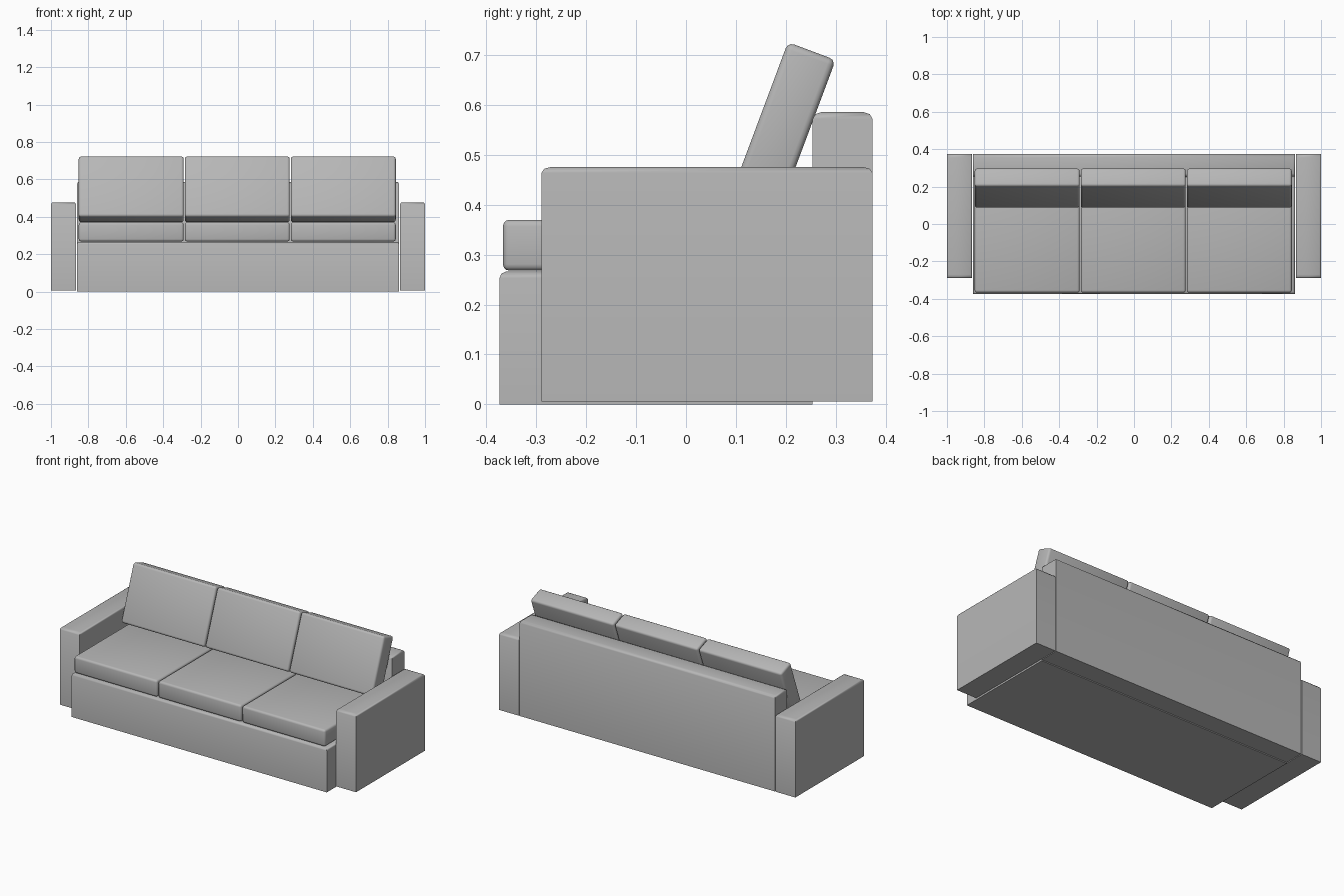
import bpy, bmesh
from math import radians

if "Cube" in bpy.data.objects:
    bpy.data.objects.remove(bpy.data.objects["Cube"])

grey = bpy.data.materials.new("dark_grey_fabric")
grey.diffuse_color = (0.47, 0.47, 0.47, 1)
grey.use_nodes = True
grey.node_tree.nodes["Principled BSDF"].inputs["Base Color"].default_value = grey.diffuse_color


def finish(name, bm, angle):
    bmesh.ops.recalc_face_normals(bm, faces=bm.faces)
    me = bpy.data.meshes.new(name)
    bm.to_mesh(me)
    bm.free()
    me.materials.append(grey)
    me.shade_smooth()
    me.set_sharp_from_angle(angle=radians(angle))
    ob = bpy.data.objects.new(name, me)
    bpy.context.collection.objects.link(ob)
    return ob


def frame_box(name, x0, x1, y0, y1, z0, z1, ex, ey, ez):
    """Upholstered block: sharp sides, softened top edges."""
    bm = bmesh.new()
    # horizontal rings: height and inset factor
    rings = []
    for z, f in ((z0, 0), (z1 - ez, 0), (z1 - ez * 0.3, 0.3), (z1, 1)):
        dx, dy = ex * f, ey * f
        rings.append([bm.verts.new(p) for p in (
            (x0 + dx, y0 + dy, z), (x1 - dx, y0 + dy, z),
            (x1 - dx, y1 - dy, z), (x0 + dx, y1 - dy, z))])
    bm.faces.new(rings[0])
    bm.faces.new(rings[-1])
    for a, b in zip(rings, rings[1:]):
        for i in range(4):
            j = (i + 1) % 4
            bm.faces.new((a[i], a[j], b[j], b[i]))
    return finish(name, bm, 55)


def cushion(name, center, size, tilt=0):
    """Slab with rounded edges, smooth all over."""
    bm = bmesh.new()
    bmesh.ops.create_cube(bm, size=1)
    bmesh.ops.scale(bm, vec=size, verts=bm.verts)
    bmesh.ops.bevel(bm, geom=bm.edges[:], offset=0.013, segments=3,
                    profile=0.5, affect="EDGES")
    ob = finish(name, bm, 60)
    ob.location = center
    ob.rotation_euler.x = radians(tilt)
    return ob


# frame
frame_box("base", -0.861, 0.861, -0.374, 0.254, 0, 0.266, 0.01, 0.013, 0.013)
frame_box("back_panel", -0.861, 0.861, 0.254, 0.374, 0.006, 0.586, 0.008, 0.018, 0.014)
for side, x0, x1 in (("left", -1, -0.866), ("right", 0.866, 1)):
    frame_box(side + "_arm", x0, x1, -0.29, 0.374, 0.006, 0.476, 0.008, 0.02, 0.012)

# three seat cushions with leaning back cushions
for i in range(3):
    x = -0.004 + (i - 1) * 0.567
    cushion(f"seat_cushion_{i + 1}", (x, -0.058, 0.319), (0.561, 0.618, 0.102))
    cushion(f"back_cushion_{i + 1}", (x, 0.192, 0.547), (0.561, 0.102, 0.344), -20.5)
